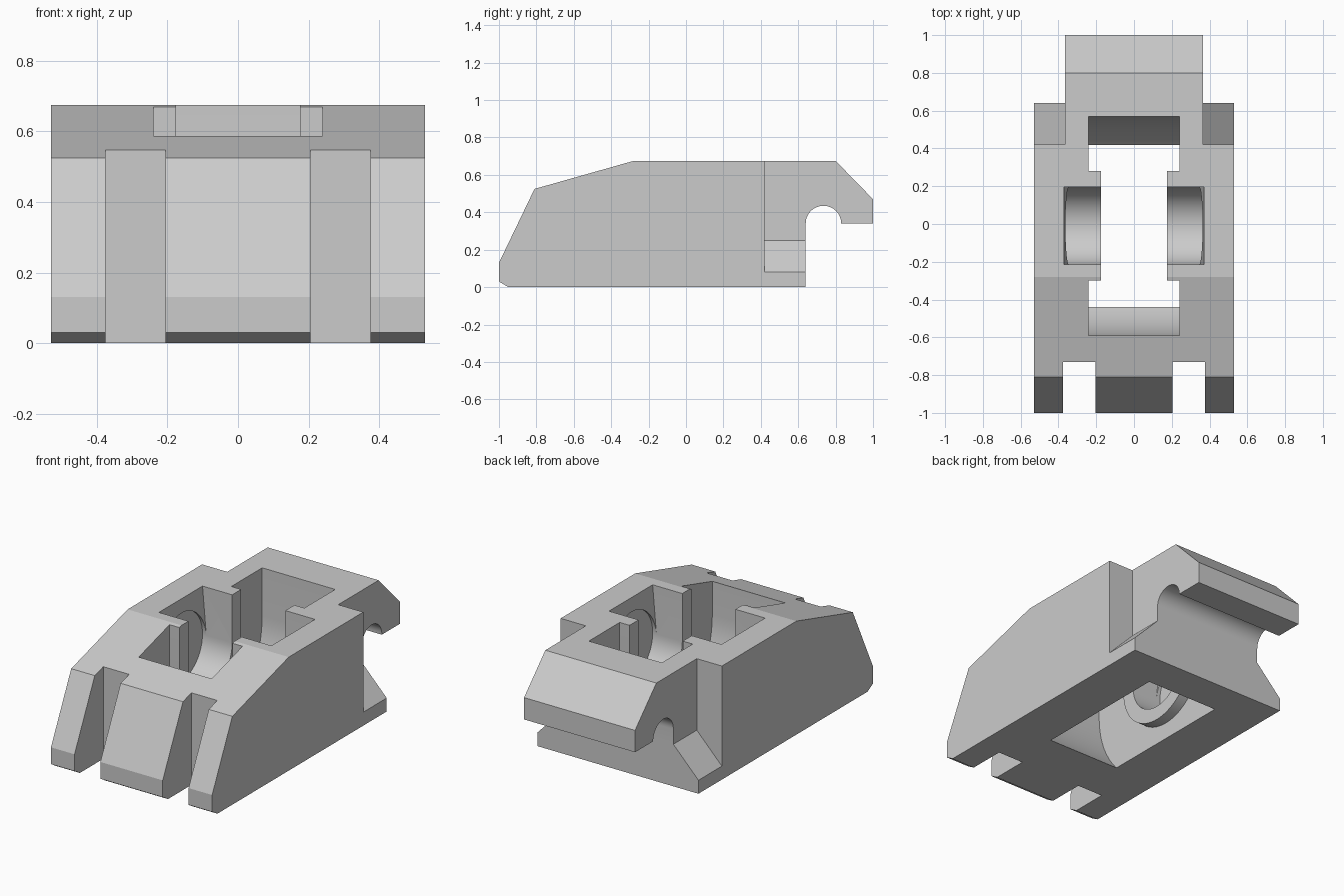
import bpy, bmesh
from math import sin, cos, pi, radians

cube = bpy.data.objects.get("Cube")
if cube:
    bpy.data.objects.remove(cube)

grey = bpy.data.materials.new("light_grey")
grey.use_nodes = True
colour = (0.6, 0.6, 0.6, 1)
grey.diffuse_color = colour
grey.node_tree.nodes["Principled BSDF"].inputs["Base Color"].default_value = colour

AXLE_Y, AXLE_Z = -0.01, 0.39


def prism(name, profile, start, end, axis="X"):
    """Extrude a profile: (y, z) points along X, or (x, z) points along Y."""
    bm = bmesh.new()
    place = (lambda p, d: (d, *p)) if axis == "X" else (lambda p, d: (p[0], d, p[1]))
    a = [bm.verts.new(place(p, start)) for p in profile]
    b = [bm.verts.new(place(p, end)) for p in profile]
    bm.faces.new(a)
    bm.faces.new(b)
    for i in range(len(a)):
        j = (i + 1) % len(a)
        bm.faces.new((a[i], a[j], b[j], b[i]))
    bmesh.ops.recalc_face_normals(bm, faces=bm.faces)
    mesh = bpy.data.meshes.new(name)
    bm.to_mesh(mesh)
    bm.free()
    obj = bpy.data.objects.new(name, mesh)
    bpy.context.collection.objects.link(obj)
    return obj


def box(name, x, y, z):
    return prism(name, [(y[0], z[0]), (y[1], z[0]), (y[1], z[1]), (y[0], z[1])], *x)


def arc(cy, cz, r, start, end, n):
    steps = [start + (end - start) * i / n for i in range(n + 1)]
    return [(cy + r * cos(t), cz + r * sin(t)) for t in steps]


def u_shape(r, top):
    """Half circle around the axle, open upwards."""
    return ([(AXLE_Y - r, top)] + arc(AXLE_Y, AXLE_Z, r, pi, 2 * pi, 40)
            + [(AXLE_Y + r, top)])


def cut(target, cutter):
    cutter.hide_render = True
    mod = target.modifiers.new("cut", "BOOLEAN")
    mod.operation, mod.solver, mod.object = "DIFFERENCE", "EXACT", cutter
    graph = bpy.context.evaluated_depsgraph_get()
    mesh = bpy.data.meshes.new_from_object(target.evaluated_get(graph))
    target.modifiers.remove(mod)
    target.data = mesh
    bpy.data.objects.remove(cutter)


# Body with the hooked tail
outline = [(-0.95, 0), (0.64, 0), *arc(0.735, 0.34, 0.095, pi, 0, 24),
           (1, 0.34), (1, 0.47), (0.8, 0.675), (-0.28, 0.675),
           (-0.81, 0.525), (-1, 0.13), (-1, 0.03)]
body = prism("wheel_holder_body", outline, -0.53, 0.53)

# Wheel well, leaving round-bottomed bosses on both sides
well = prism("wheel_well", u_shape(0.58, 0.9), -0.24, 0.24)
for s in (-1, 1):
    cut(well, prism("boss", u_shape(0.29, 1.0), s * 0.175, s * 0.3))
cut(body, well)

for s in (-1, 1):
    # Front slot
    cut(body, box("front_slot", (s * 0.205, s * 0.375), (-1.1, -0.73), (-0.1, 0.9)))
    # Rear corner notch with a sloping floor
    notch = [(0.365, 0.25), (0.6, 0.008), (0.6, 0.9), (0.365, 0.9)]
    cut(body, prism("rear_notch", [(s * x, z) for x, z in notch], 0.42, 1.1, "Y"))
    # Axle bore and its tapered lead-in from above
    bore = arc(AXLE_Y, AXLE_Z, 0.205, 0, 2 * pi, 64)[:-1]
    cut(body, prism("axle_bore", bore, s * 0.1, s * 0.37))
    lead = [(0.12, AXLE_Z), (0.345, AXLE_Z), (0.37, 0.675), (0.378, 0.77), (0.12, 0.77)]
    cut(body, prism("axle_lead_in", [(s * x, z) for x, z in lead],
                    AXLE_Y - 0.205, AXLE_Y + 0.205, "Y"))

# Finish
body.data.materials.clear()
body.data.materials.append(grey)
for o in bpy.context.selected_objects:
    o.select_set(False)
body.select_set(True)
bpy.context.view_layer.objects.active = body
bpy.ops.object.shade_smooth_by_angle(angle=radians(12))
